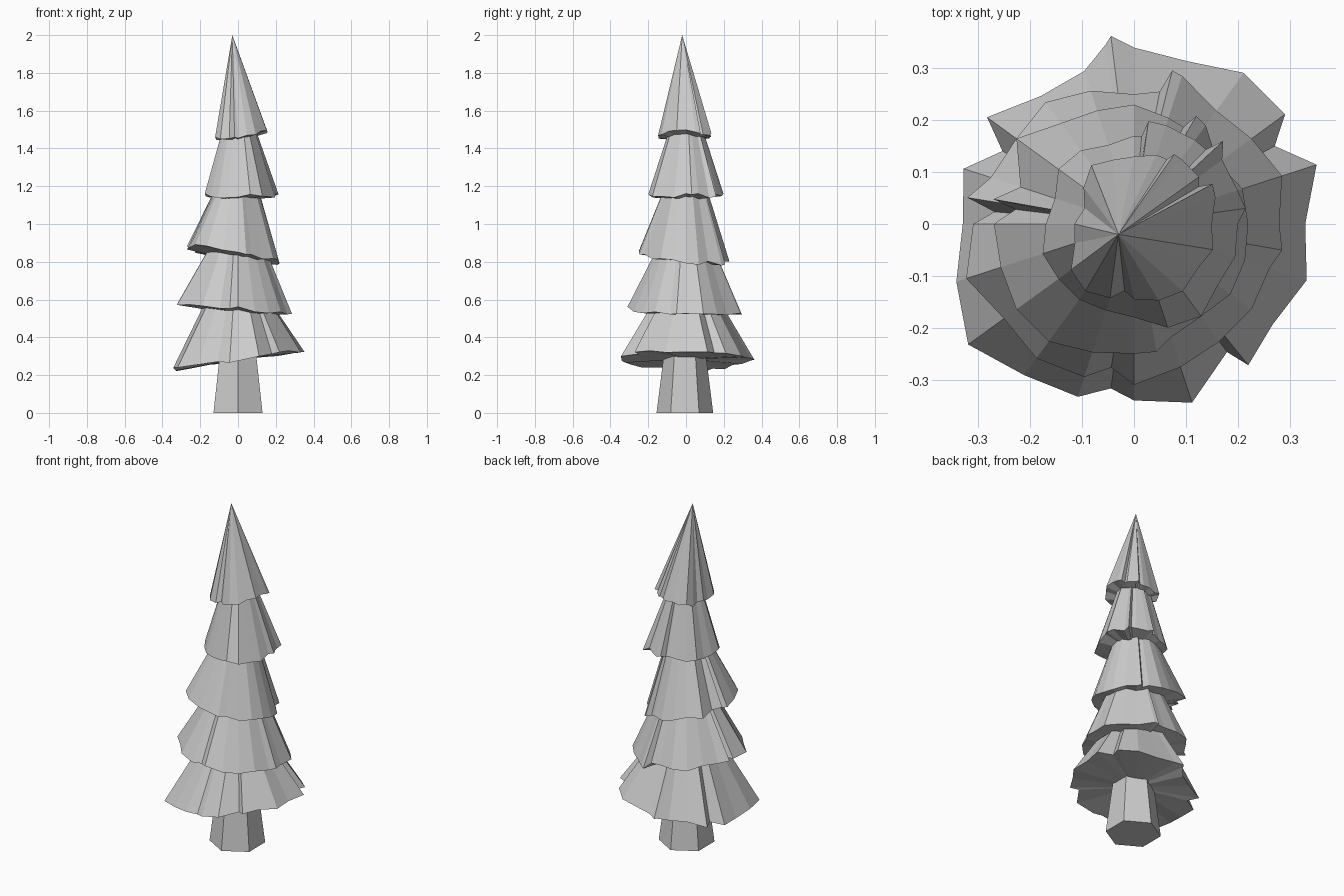
import bpy, bmesh, random
from math import radians, cos, sin

if "Cube" in bpy.data.objects:
    bpy.data.objects.remove(bpy.data.objects["Cube"])

random.seed(4)


def finish(bm, name):
    bmesh.ops.recalc_face_normals(bm, faces=bm.faces)
    mesh = bpy.data.meshes.new(name)
    bm.to_mesh(mesh)
    bm.free()
    obj = bpy.data.objects.new(name, mesh)
    bpy.context.collection.objects.link(obj)


def tier(name, z, tilt, top_z, top_scale, centre_z, radii, folds, top=(0, 0)):
    """Ragged skirt: rim radii in cm at even angles, folds = {degrees: cm}."""
    outline = {i * 360 / len(radii): r for i, r in enumerate(radii)}
    outline.update(folds)
    bm = bmesh.new()
    rim, upper = [], []
    mean = sum(radii) / len(radii)
    for deg, r in sorted(outline.items()):
        a = radians(deg)
        x, y = r / 100 * cos(a), r / 100 * sin(a)
        rim.append(bm.verts.new((x, y, z + tilt[0] * x + tilt[1] * y
                                 + random.uniform(-.012, .012))))
        if top_scale:
            s = top_scale * (0.6 * r + 0.4 * mean) / 100
            upper.append(bm.verts.new((s * cos(a), s * sin(a), top_z)))
    centre = bm.verts.new((0, 0, centre_z))
    apex = None if top_scale else bm.verts.new((*top, top_z))
    for i in range(len(rim)):
        j = (i + 1) % len(rim)
        if top_scale:
            bm.faces.new((rim[i], rim[j], upper[j], upper[i]))
        else:
            bm.faces.new((rim[i], rim[j], apex))
        bm.faces.new((rim[j], rim[i], centre))      # underside
    if top_scale:
        bm.faces.new(upper)
    finish(bm, name)


# Hexagonal tapered trunk
bm = bmesh.new()
rings = [[bm.verts.new((r * cos(radians(30 + 60 * i)), r * sin(radians(30 + 60 * i)) - .006, h))
          for i in range(6)] for r, h in ((.15, 0), (.107, .34))]
for i in range(6):
    j = (i + 1) % 6
    bm.faces.new((rings[0][i], rings[0][j], rings[1][j], rings[1][i]))
for ring in rings:
    bm.faces.new(ring)
finish(bm, "trunk")

# Branch tiers, bottom to top
tier("branches_1", .28, (.15, 0), .57, .54, .285,
     [33, 37, 36, 36, 33, 34, 31, 30.5, 35, 34.5,
      33, 36, 39.5, 36, 35, 34, 36.2, 30.5, 33, 35],
     {29: 31, 97: 36.5, 99: 35, 151: 29, 309: 35, 262: 32})
tier("branches_2", .545, (-.08, -.03), .86, .52, .52,
     [28, 30, 28, 27, 30, 25, 27, 29, 28, 29,
      31, 34, 31, 32, 31, 31, 29, 28, 28, 27.5],
     {76: 30.5, 79: 26, 171: 32.5, 175: 27, 350: 29, 261: 28})
tier("branches_3", .83, (-.17, -.1), 1.18, .48, .80,
     [22, 22, 20, 23.5, 21.5, 23, 23, 24, 28, 23,
      27, 27, 28, 28, 26, 25, 23, 22, 23, 22.5],
     {60: 24, 63: 21, 170: 27.5, 173: 23, 280: 25})
tier("branches_4", 1.15, (0, 0), 1.50, .46, 1.125,
     [20, 21, 21, 20, 20, 17, 16, 17.5, 18, 16,
      17, 18.5, 18, 18, 17.5, 18, 21, 22, 20, 20.5],
     {43: 23.5, 46: 20, 82: 20, 85: 17, 8: 21.7})
tier("branches_top", 1.465, (.15, 0), 2.0, 0, 1.44,
     [15, 16.5, 15.5, 15.5, 14, 13, 13, 14, 12, 10,
      11.5, 12, 15, 16, 15, 14.5, 15.5, 16, 15, 16],
     {27: 17, 30: 14.5, 60: 15.5, 63: 14, 262: 13}, (-.03, -.02))
